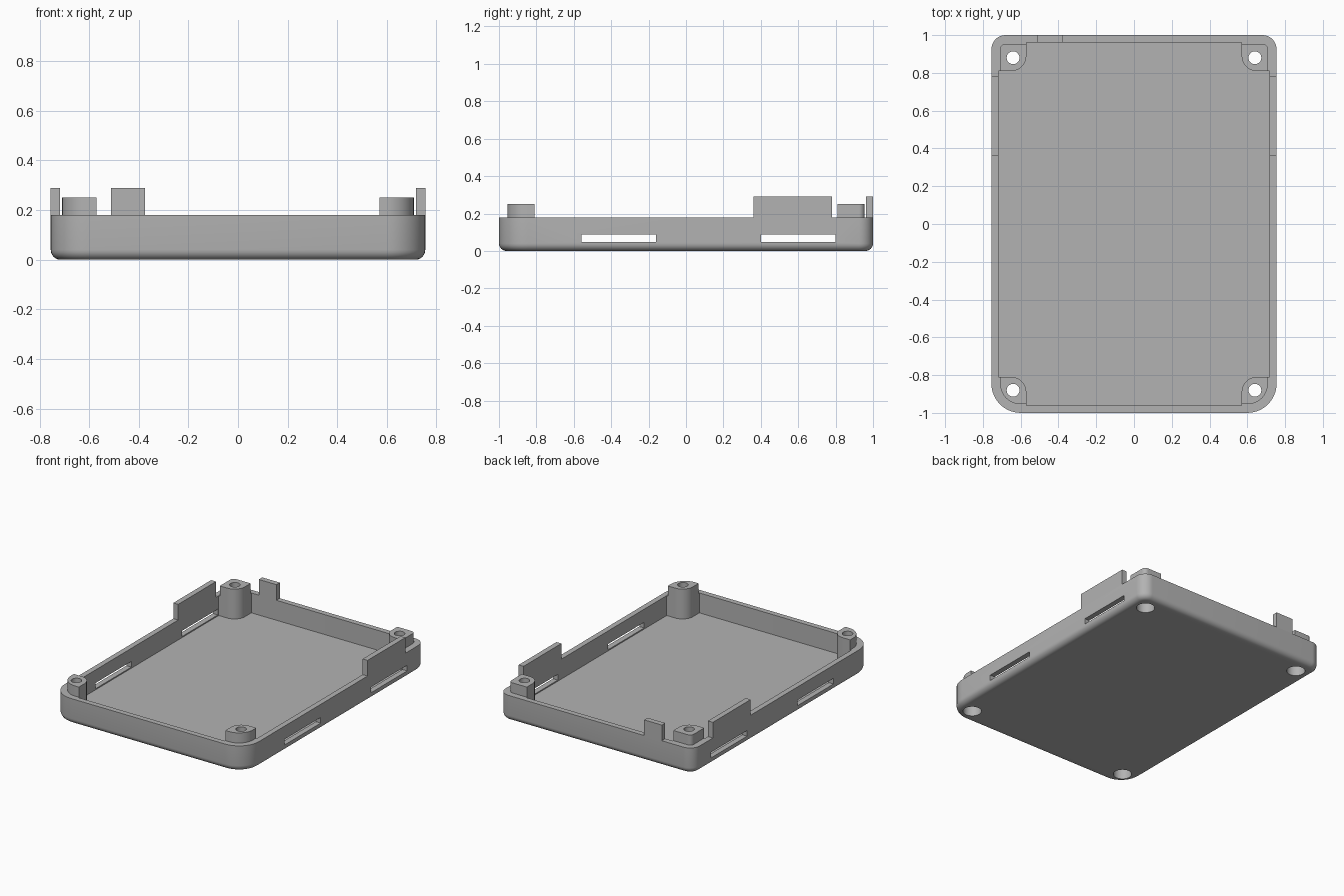
import bpy, bmesh, math

if "Cube" in bpy.data.objects:
    bpy.data.objects.remove(bpy.data.objects["Cube"])

grey = bpy.data.materials.new("case_grey")
grey.diffuse_color = (0.45, 0.45, 0.45, 1)
grey.use_nodes = True
grey.node_tree.nodes["Principled BSDF"].inputs["Base Color"].default_value = grey.diffuse_color


def outline(x0, y0, x1, y1, radii, n=10):
    """Rounded rectangle, counter-clockwise; radii for -x-y, +x-y, +x+y, -x+y corners."""
    pts = []
    corners = [(x0, y0, 1, 1), (x1, y0, -1, 1), (x1, y1, -1, -1), (x0, y1, 1, -1)]
    for i, ((cx, cy, sx, sy), r) in enumerate(zip(corners, radii)):
        if r < 1e-4:
            pts.append((cx, cy))
            continue
        for k in range(n + 1):
            a = math.pi + (i + k / n) * math.pi / 2
            pts.append((cx + sx * r + r * math.cos(a), cy + sy * r + r * math.sin(a)))
    return pts


def loft(name, rings):
    """Closed solid through a list of (outline, z) with equal point counts."""
    bm = bmesh.new()
    loops = [[bm.verts.new((x, y, z)) for x, y in pts] for pts, z in rings]
    n = len(loops[0])
    for a, b in zip(loops, loops[1:]):
        for i in range(n):
            j = (i + 1) % n
            bm.faces.new((a[i], a[j], b[j], b[i]))
    bm.faces.new(loops[0][::-1])
    bm.faces.new(loops[-1])
    bmesh.ops.recalc_face_normals(bm, faces=bm.faces)
    me = bpy.data.meshes.new(name)
    bm.to_mesh(me)
    bm.free()
    me.materials.append(grey)
    ob = bpy.data.objects.new(name, me)
    bpy.context.collection.objects.link(ob)
    return ob


def box(name, x0, x1, y0, y1, z0, z1):
    o = outline(x0, y0, x1, y1, (0, 0, 0, 0))
    return loft(name, [(o, z0), (o, z1)])


def circle(x, y, r, n=32):
    return [(x + r * math.cos(2 * math.pi * k / n), y + r * math.sin(2 * math.pi * k / n)) for k in range(n)]


def cut(ob, cutter):
    cutter.hide_render = True
    m = ob.modifiers.new("cut", 'BOOLEAN')
    m.operation, m.solver, m.object = 'DIFFERENCE', 'EXACT', cutter
    bpy.context.view_layer.objects.active = ob
    bpy.ops.object.modifier_apply(modifier=m.name)


X, Y, RIM, FLOOR, WALL, F = 0.755, 1.0, 0.18, 0.04, 0.038, 0.04
RF, RB = 0.155, 0.075  # front and back corner radii


def tray_outline(inset):
    f, b = RF - inset, RB - inset
    return outline(-X + inset, -Y + inset, X - inset, Y - inset, (f, f, b, b))


# Tray: filleted bottom, outer wall, rim, inner wall, floor
rings = []
for k in range(7):
    a = k / 6 * math.pi / 2
    rings.append((tray_outline(F * (1 - math.sin(a))), F * (1 - math.cos(a))))
rings += [(tray_outline(0), RIM), (tray_outline(WALL), RIM), (tray_outline(WALL), FLOOR)]
tray = loft("tray", rings)
parts = [tray]
cutters = []

# Side vent slots through both walls
for y0 in (-0.56, 0.40):
    c = box("slot_cutter", -1, 1, y0, y0 + 0.40, 0.048, 0.088)
    cut(tray, c)
    cutters.append(c)

# Corner screw posts with through hole and counterbore from below
for sx in (-1, 1):
    for sy in (-1, 1):
        label = ("front" if sy < 0 else "back") + ("_left" if sx < 0 else "_right")
        r_out = RF if sy < 0 else RB

        def post_outline(inset):
            o = outline(0.57, 0.81, X - inset, Y - inset, (0.08, 0, r_out - inset, 0))
            return [(sx * x, sy * y) for x, y in o]

        post = loft("screw_post_" + label, [(post_outline(0.02), FLOOR), (post_outline(0.02), RIM - 0.001),
                                            (post_outline(0.046), RIM - 0.001), (post_outline(0.046), 0.25)])
        hx, hy = sx * 0.64, sy * 0.88
        big, small = circle(hx, hy, 0.06), circle(hx, hy, 0.034)
        c = loft("screw_cutter", [(big, -0.1), (big, 0.10), (small, 0.10), (small, 0.4)])
        cut(tray, c)
        cut(post, c)
        cutters.append(c)
        parts.append(post)

# Raised locating tabs on the side and back walls
for s, side in ((-1, "left"), (1, "right")):
    xa, xb = sorted((s * (X - WALL), s * X))
    parts.append(box("tab_" + side, xa, xb, 0.36, 0.78, RIM, 0.29))
parts.append(box("tab_back", -0.512, -0.375, Y - WALL, Y, RIM, 0.29))

for c in cutters:
    bpy.data.objects.remove(c)

# Smooth the rounded surfaces, keep edges sharp
bpy.ops.object.select_all(action='DESELECT')
for p in parts:
    p.select_set(True)
bpy.context.view_layer.objects.active = tray
bpy.ops.object.shade_smooth_by_angle(angle=math.radians(30))
